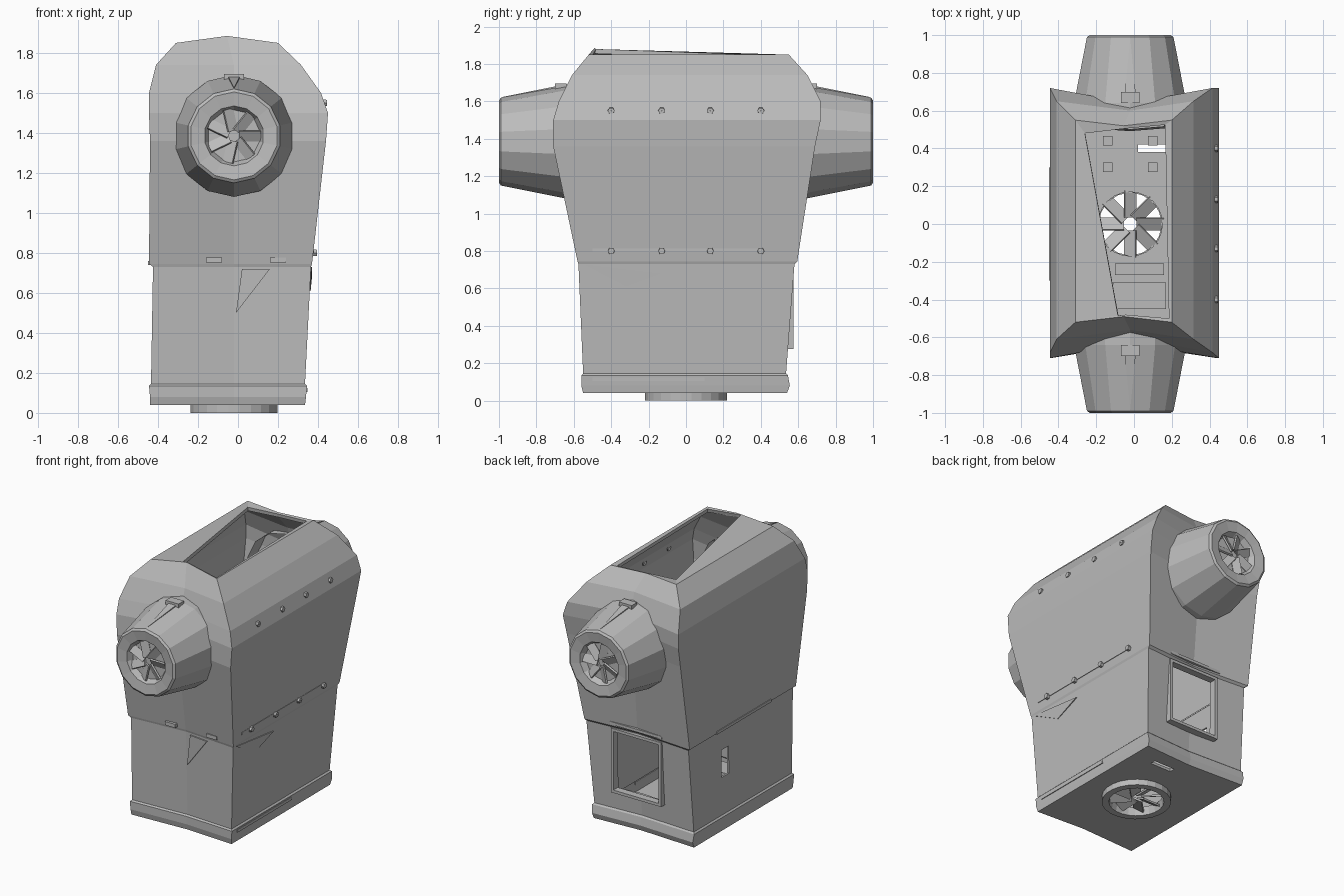
import bpy, bmesh, math
from mathutils import Vector, Matrix

cube = bpy.data.objects.get("Cube")
if cube:
    bpy.data.objects.remove(cube, do_unlink=True)

grey = bpy.data.materials.new("plain grey")
grey.use_nodes = True
colour = (0.5, 0.5, 0.5, 1)
grey.diffuse_color = colour
grey.node_tree.nodes["Principled BSDF"].inputs["Base Color"].default_value = colour

AXIS_X, AXIS_Z = -0.02, 1.385


def finish(name, bm):
    bmesh.ops.recalc_face_normals(bm, faces=bm.faces)
    mesh = bpy.data.meshes.new(name)
    bm.to_mesh(mesh)
    bm.free()
    mesh.materials.append(grey)
    obj = bpy.data.objects.new(name, mesh)
    bpy.context.collection.objects.link(obj)
    return obj


def loft(bm, rings, wrap=False):
    loops = [[bm.verts.new(p) for p in ring] for ring in rings]
    pairs = list(zip(loops, loops[1:])) + ([(loops[-1], loops[0])] if wrap else [])
    for a, b in pairs:
        for i in range(len(a)):
            j = (i + 1) % len(a)
            bm.faces.new((a[i], a[j], b[j], b[i]))
    return loops


def lathe(name, profile, sides, matrix, wrap=True):
    """Turn (radius, height) pairs around the local z axis."""
    bm = bmesh.new()
    angles = [2 * math.pi * (i + 0.5) / sides for i in range(sides)]
    loft(bm, [[(r * math.cos(a), r * math.sin(a), h) for a in angles]
              for r, h in profile], wrap)
    bm.transform(matrix)
    return finish(name, bm)


def box(name, centre, size, turn=Matrix()):
    bm = bmesh.new()
    bmesh.ops.create_cube(bm, size=1)
    bm.transform(Matrix.Translation(centre) @ turn @ Matrix.Diagonal((*size, 1)))
    return finish(name, bm)


def fan(name, matrix, radius, blades):
    """Pitched blades around a small open hub."""
    bm = bmesh.new()
    for i in range(blades):
        part = bmesh.ops.create_cube(bm, size=1)["verts"]
        m = (Matrix.Rotation(2 * math.pi * i / blades, 4, 'Z')
             @ Matrix.Translation((radius * 0.62, 0, 0))
             @ Matrix.Rotation(0.5, 4, 'X')
             @ Matrix.Diagonal((radius * 0.85, radius * 0.42, 0.012, 1)))
        bmesh.ops.transform(bm, matrix=m, verts=part)
    bm.transform(matrix)
    return finish(name, bm)


def plate(name, points, push):
    """Thin flat fold of sheet metal."""
    bm = bmesh.new()
    face = bm.faces.new([bm.verts.new(p) for p in points])
    out = bmesh.ops.extrude_face_region(bm, geom=[face])["geom"]
    bmesh.ops.translate(bm, vec=Vector(push),
                        verts=[v for v in out if isinstance(v, bmesh.types.BMVert)])
    return finish(name, bm)


# Housing: stacked outlines with a shallow V fold in the front and back
def outline(z, xl, xr, yf, yb, fold, peak=0.0, corner=0.0):
    mid = -0.02 - peak
    ring = [(xl, yf + corner, z), (mid, yf + fold, z + peak), (xr, yf + corner, z),
            (xr, yb - corner, z), (mid, yb - fold, z), (xl, yb - corner, z)]
    return ring


sections = [
    outline(0.04, -0.44, 0.335, -0.55, 0.54, 0.02),
    outline(0.08, -0.44, 0.34, -0.56, 0.555, 0.02),
    outline(0.135, -0.445, 0.345, -0.56, 0.545, 0.02),
    outline(0.145, -0.435, 0.335, -0.55, 0.535, 0.02),
    outline(0.73, -0.425, 0.365, -0.575, 0.58, 0.03),
    outline(0.745, -0.445, 0.37, -0.58, 0.595, 0.03),
    outline(1.36, -0.44, 0.44, -0.71, 0.69, 0.07),
    outline(1.5, -0.445, 0.45, -0.71, 0.72, 0.08),
    outline(1.6, -0.445, 0.415, -0.68, 0.72, 0.08),
    outline(1.74, -0.41, 0.315, -0.61, 0.65, 0.05),
    outline(1.85, -0.31, 0.2, -0.52, 0.55, 0.03, peak=0.035),
]
# Lopsided lip of the top opening
sections.append([(-0.085, -0.485, 1.88), (-0.045, -0.48, 1.88), (0.185, -0.5, 1.845),
                 (0.165, 0.525, 1.845), (-0.05, 0.505, 1.845), (-0.26, 0.48, 1.845)])
bm = bmesh.new()
loops = loft(bm, sections)
bm.faces.new(loops[0][::-1])
housing = finish("housing", bm)
shell = housing.modifiers.new("shell", 'SOLIDIFY')
shell.thickness = 0.025
shell.offset = -1

# Openings: back hatch, side slot, floor port
cutters = [
    box("back_hatch_cutter", (-0.015, 0.55, 0.5), (0.35, 0.3, 0.42)),
    box("side_slot_cutter", (-0.43, 0.18, 0.5), (0.2, 0.08, 0.19)),
    box("floor_slot_cutter", (0.1, 0.4, 0.05), (0.16, 0.04, 0.2)),
]
bm = bmesh.new()
bmesh.ops.create_cone(bm, cap_ends=True, segments=24, radius1=0.17, radius2=0.17, depth=0.2,
                      matrix=Matrix.Translation((AXIS_X, 0, 0.05)))
cutters.append(finish("floor_port_cutter", bm))
for cutter in cutters:
    cut = housing.modifiers.new(cutter.name, 'BOOLEAN')
    cut.operation = 'DIFFERENCE'
    cut.solver = 'EXACT'
    cut.object = cutter
bpy.context.view_layer.objects.active = housing
for name in [m.name for m in housing.modifiers]:
    bpy.ops.object.modifier_apply(modifier=name)
for cutter in cutters:
    bpy.data.objects.remove(cutter, do_unlink=True)

# Hatch frame
for side in (-1, 1):
    box("hatch_jamb", (-0.015 + side * 0.185, 0.55, 0.5), (0.02, 0.05, 0.44))
    box("hatch_rail", (-0.015, 0.55, 0.5 + side * 0.215), (0.39, 0.05, 0.02))

# Tapered ducts at the front and back, each with a recessed fan and a top clip
for end, sign in (("front", -1), ("back", 1)):
    m = Matrix.Translation((AXIS_X, 0, AXIS_Z)) @ Matrix.Rotation(-sign * math.pi / 2, 4, 'X')
    lathe(end + "_duct", [(0.305, 0.56), (0.305, 0.64), (0.235, 0.99), (0.22, 1.0),
                          (0.15, 0.99), (0.13, 0.95), (0.001, 0.95)], 14, m, wrap=False)
    fan(end + "_fan", m @ Matrix.Translation((0, 0, 0.965)), 0.13, 7)
    box(end + "_clip", (AXIS_X, sign * 0.67, 1.67), (0.1, 0.06, 0.05))
    plate(end + "_duct_rib", [(-0.05, sign * 0.68, 1.675), (0.01, sign * 0.68, 1.675),
                              (-0.02, sign * 0.98, 1.615)], (0, 0, 0.009))

# Floor collar and fan
floor = Matrix.Translation((AXIS_X, 0, 0))
lathe("floor_collar", [(0.22, 0.05), (0.22, 0.0), (0.175, 0.0), (0.165, 0.05)], 24, floor)
fan("floor_fan", floor @ Matrix.Translation((0, 0, 0.04)), 0.17, 8)

# Steps and brackets inside
box("inner_step", (0.03, -0.38, 0.1), (0.28, 0.14, 0.08))
box("inner_step", (0.03, -0.24, 0.075), (0.26, 0.06, 0.04))
for x in (-0.14, 0.1):
    for y in (0.3, 0.44):
        box("inner_bracket", (x, y, 0.08), (0.05, 0.05, 0.04))

# Row of rivets on the left shoulder and along the seam
sideways = Matrix.Rotation(math.pi / 2, 4, 'Y')
for y in (-0.4, -0.13, 0.13, 0.4):
    for x, z in ((0.41, 1.55), (0.36, 0.8)):
        m = Matrix.Translation((x, y, z)) @ sideways
        lathe("rivet", [(0.02, 0.0), (0.018, 0.035), (0.001, 0.035)], 6, m, wrap=False)

# Seam strips and folded creases
box("side_seam_lip", (0.365, -0.05, 0.805), (0.03, 0.9, 0.015))
box("side_seam_lip", (-0.435, 0.0, 0.75), (0.03, 0.6, 0.02))
box("base_lip", (0.335, -0.2, 0.115), (0.025, 0.6, 0.02))
plate("side_crease", [(0.362, -0.55, 0.73), (0.362, -0.13, 0.68), (0.355, -0.32, 0.61)],
      (0.008, 0, 0))
plate("front_crease", [(0.16, -0.566, 0.72), (0.02, -0.55, 0.72), (-0.01, -0.54, 0.5)],
      (0, -0.009, 0))
for x in (-0.12, 0.2):
    box("front_seam_tab", (x, -0.56, 0.765), (0.08, 0.04, 0.025))
box("back_seam_lip", (-0.02, 0.565, 0.765), (0.4, 0.04, 0.02))
